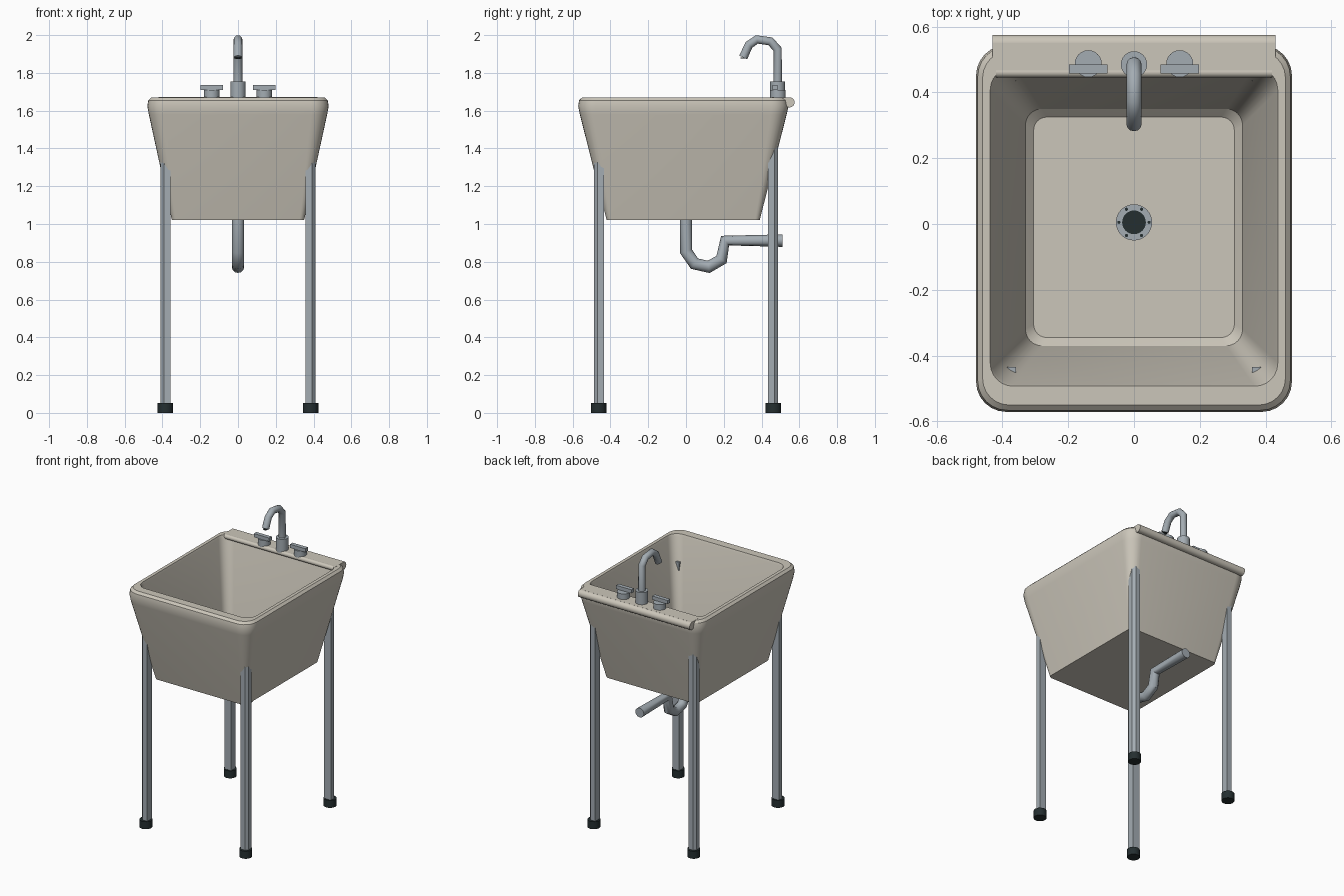
import bpy, bmesh, math
from mathutils import Matrix, Vector

if "Cube" in bpy.data.objects:
    bpy.data.objects.remove(bpy.data.objects["Cube"])


def material(name, rgb):
    m = bpy.data.materials.new(name)
    m.diffuse_color = (*rgb, 1)
    m.use_nodes = True
    m.node_tree.nodes["Principled BSDF"].inputs["Base Color"].default_value = m.diffuse_color
    return m


CREAM = material("cream basin", (0.60, 0.565, 0.49))
STEEL = material("grey steel", (0.37, 0.415, 0.45))
DARK = material("dark rubber", (0.018, 0.028, 0.03))


def finish(ob, mat, angle=32):
    ob.data.materials.clear()
    ob.data.materials.append(mat)
    bpy.ops.object.select_all(action='DESELECT')
    ob.select_set(True)
    bpy.context.view_layer.objects.active = ob
    bpy.ops.object.shade_smooth_by_angle(angle=math.radians(angle))
    return ob


def from_bmesh(name, bm, mat, angle=32):
    bmesh.ops.recalc_face_normals(bm, faces=bm.faces[:])
    me = bpy.data.meshes.new(name)
    bm.to_mesh(me)
    bm.free()
    ob = bpy.data.objects.new(name, me)
    bpy.context.collection.objects.link(ob)
    return finish(ob, mat, angle)


def loft(name, rings, mat, angle=32):
    """Skin a list of equal-length point rings and cap both ends."""
    bm = bmesh.new()
    vs = [[bm.verts.new(p) for p in r] for r in rings]
    n = len(vs[0])
    for a, b in zip(vs, vs[1:]):
        for i in range(n):
            j = (i + 1) % n
            bm.faces.new((a[i], a[j], b[j], b[i]))
    bm.faces.new(vs[0][::-1])
    bm.faces.new(vs[-1])
    return from_bmesh(name, bm, mat, angle)


def round_rect(hx, y0, y1, r, z, seg=6):
    pts = []
    corners = ((hx - r, y1 - r), (r - hx, y1 - r), (r - hx, y0 + r), (hx - r, y0 + r))
    for q, (cx, cy) in enumerate(corners):
        for k in range(seg + 1):
            a = math.pi / 2 * (q + k / seg)
            pts.append((cx + r * math.cos(a), cy + r * math.sin(a), z))
    return pts


def cylinder(name, x, y, z0, z1, r, mat, sides=24):
    ring = [(x + r * math.cos(2 * math.pi * i / sides),
             y + r * math.sin(2 * math.pi * i / sides)) for i in range(sides)]
    return loft(name, [[(*p, z) for p in ring] for z in (z0, z1)], mat)


def box(name, lo, hi, mat):
    bm = bmesh.new()
    lo, hi = Vector(lo), Vector(hi)
    m = Matrix.Translation((lo + hi) / 2) @ Matrix.Diagonal((*(hi - lo), 1))
    bmesh.ops.create_cube(bm, size=1, matrix=m)
    return from_bmesh(name, bm, mat)


def roll(name, y, z, r, hx, mat, sides=16):
    """Horizontal rod running left to right."""
    ring = [(y + r * math.cos(2 * math.pi * i / sides),
             z + r * math.sin(2 * math.pi * i / sides)) for i in range(sides)]
    return loft(name, [[(x, *p) for p in ring] for x in (-hx, hx)], mat)


def tube(name, path, r, mat):
    """Pipe along a (y, z) path in the centre plane."""
    cu = bpy.data.curves.new(name, 'CURVE')
    cu.dimensions = '3D'
    cu.bevel_depth = r
    cu.bevel_resolution = 4
    cu.use_fill_caps = True
    sp = cu.splines.new('POLY')
    sp.points.add(len(path) - 1)
    for p, (y, z) in zip(sp.points, path):
        p.co = (0, y, z, 1)
    ob = bpy.data.objects.new(name, cu)
    bpy.context.collection.objects.link(ob)
    bpy.ops.object.select_all(action='DESELECT')
    ob.select_set(True)
    bpy.context.view_layer.objects.active = ob
    bpy.ops.object.convert(target='MESH')
    return finish(bpy.context.view_layer.objects.active, mat, 50)


# Basin: outside wall, rim, inside wall and floor
loft("basin", [round_rect(*s) for s in (
    (0.35, -0.42, 0.39, 0.025, 1.02),
    (0.472, -0.562, 0.533, 0.085, 1.58),
    (0.48, -0.571, 0.543, 0.092, 1.625),
    (0.475, -0.566, 0.538, 0.09, 1.655),
    (0.46, -0.55, 0.525, 0.08, 1.67),
    (0.437, -0.493, 0.477, 0.07, 1.67),
    (0.432, -0.487, 0.472, 0.07, 1.655),
    (0.33, -0.37, 0.35, 0.05, 1.085),
    (0.305, -0.345, 0.325, 0.04, 1.06))], CREAM)

# Back ledge with a rolled edge on each side
box("back_ledge", (-0.43, 0.46, 1.65), (0.43, 0.55, 1.671), CREAM)
roll("ledge_front_roll", 0.461, 1.656, 0.016, 0.42, CREAM)
roll("ledge_back_roll", 0.548, 1.644, 0.027, 0.43, CREAM)

# Legs with a chamfered outer corner, and rubber feet
for sx, side in ((-1, "left"), (1, "right")):
    for sy, end in ((-1, "front"), (1, "back")):
        sec = ((0.358, 0.435), (0.41, 0.435), (0.41, 0.468),
               (0.393, 0.486), (0.358, 0.486))
        loft(f"leg_{end}_{side}",
             [[(sx * x, sy * y, z) for x, y in sec] for z in (0.02, 1.5)], STEEL)
        cylinder(f"foot_{end}_{side}", sx * 0.384, sy * 0.463, 0, 0.052, 0.041, DARK, 16)

# Tap: collar and hooked spout
cylinder("tap_collar", 0, 0.485, 1.66, 1.755, 0.04, STEEL)
tube("tap_spout", [(0.485, 1.72), (0.485, 1.925), (0.447, 1.967), (0.375, 1.977),
                   (0.333, 1.948), (0.303, 1.882)], 0.023, STEEL)
cylinder("spout_opening", 0, 0.303, 1.876, 1.882, 0.015, DARK, 16)

# Tap handles
for sx, side in ((-1, "left"), (1, "right")):
    cylinder(f"handle_base_{side}", sx * 0.139, 0.487, 1.66, 1.71, 0.041, STEEL)
    box(f"handle_bar_{side}", (sx * 0.139 - 0.059, 0.457, 1.71),
        (sx * 0.139 + 0.059, 0.485, 1.735), STEEL)

# Drain flange, plug hole and screws
cylinder("drain_flange", 0, 0.005, 1.055, 1.066, 0.055, STEEL, 32)
cylinder("drain_hole", 0, 0.005, 1.06, 1.068, 0.036, DARK, 32)
for i in range(6):
    a = math.pi / 3 * i
    cylinder(f"drain_screw_{i + 1}", 0.046 * math.cos(a), 0.005 + 0.046 * math.sin(a),
             1.06, 1.068, 0.005, DARK, 8)

# Waste pipe with trap bend
tube("waste_pipe", [(0, 1.03), (0, 0.855), (0.045, 0.79), (0.12, 0.773),
                    (0.188, 0.812), (0.207, 0.912), (0.51, 0.912)], 0.033, STEEL)
